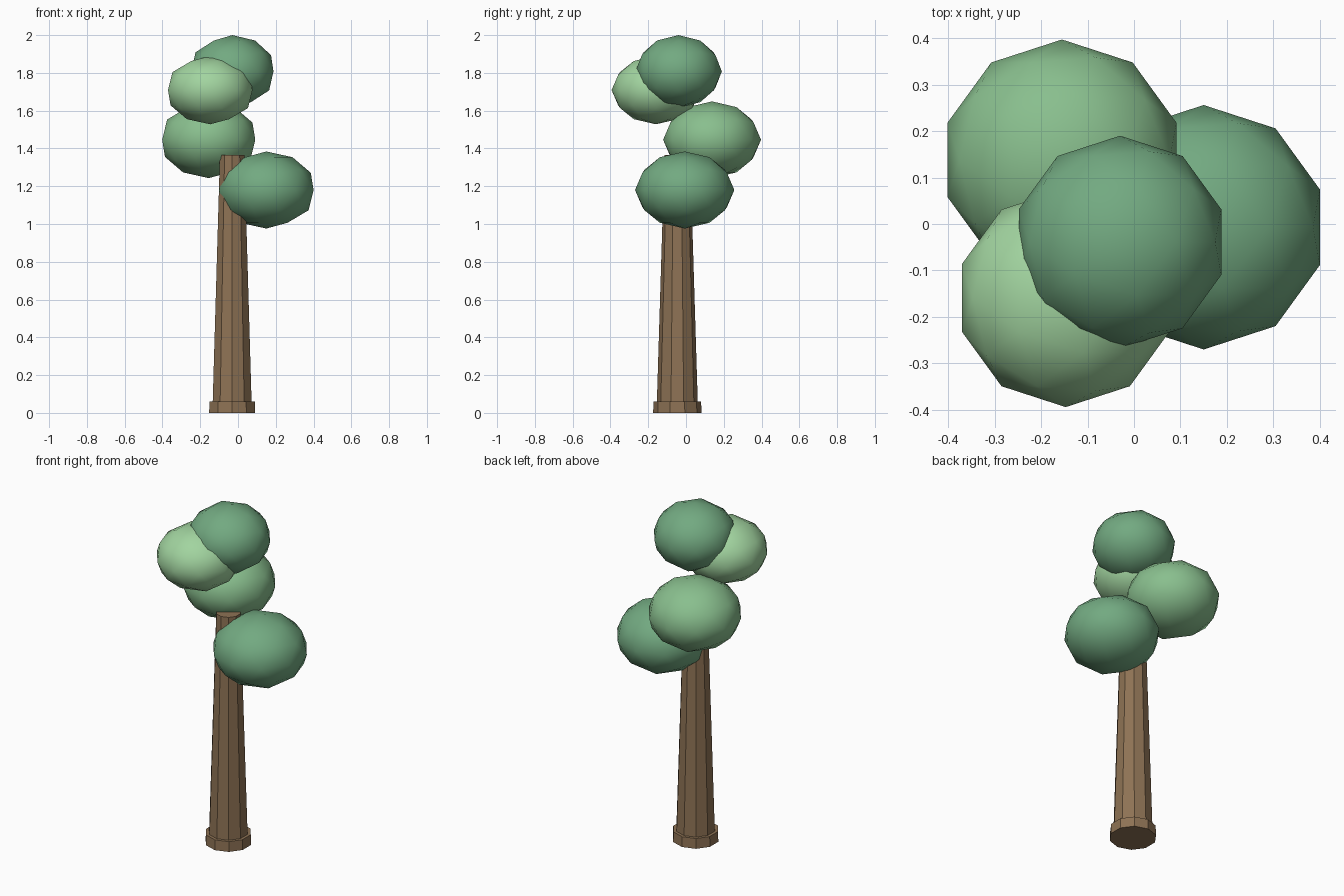
import bpy

if "Cube" in bpy.data.objects:
    bpy.data.objects.remove(bpy.data.objects["Cube"])


def material(name, rgb):
    m = bpy.data.materials.new(name)
    m.diffuse_color = (*rgb, 1)
    m.use_nodes = True
    m.node_tree.nodes["Principled BSDF"].inputs["Base Color"].default_value = m.diffuse_color
    return m


bark = material("bark", (0.27, 0.17, 0.09))
dark = material("dark_leaf", (0.17, 0.40, 0.22))
mid = material("mid_leaf", (0.25, 0.52, 0.27))
light = material("light_leaf", (0.36, 0.66, 0.35))


def tapered(name, r_low, r_high, z_low, z_high):
    bpy.ops.mesh.primitive_cone_add(
        vertices=10, radius1=r_low, radius2=r_high, depth=z_high - z_low,
        location=(-0.031, -0.046, (z_low + z_high) / 2))
    obj = bpy.context.object
    obj.name = name
    obj.data.materials.append(bark)


def leaf_clump(name, centre, radius, height, mat):
    bpy.ops.mesh.primitive_ico_sphere_add(subdivisions=2, radius=1, location=centre)
    obj = bpy.context.object
    obj.name = name
    obj.scale = (radius, radius, height)
    bpy.ops.object.transform_apply(location=False, rotation=False, scale=True)
    bpy.ops.object.shade_smooth()
    obj.data.materials.append(mat)


# Trunk with a low collar at the ground
tapered("trunk", 0.110, 0.068, 0.0, 1.365)
tapered("trunk_collar", 0.128, 0.126, 0.0, 0.06)

# Foliage clumps, low to high
leaf_clump("foliage_low", (0.150, -0.007, 1.180), 0.263, 0.204, dark)
leaf_clump("foliage_middle", (-0.155, 0.138, 1.446), 0.259, 0.203, mid)
leaf_clump("foliage_upper", (-0.147, -0.159, 1.709), 0.235, 0.181, light)
leaf_clump("foliage_top", (-0.030, -0.039, 1.808), 0.229, 0.192, dark)
